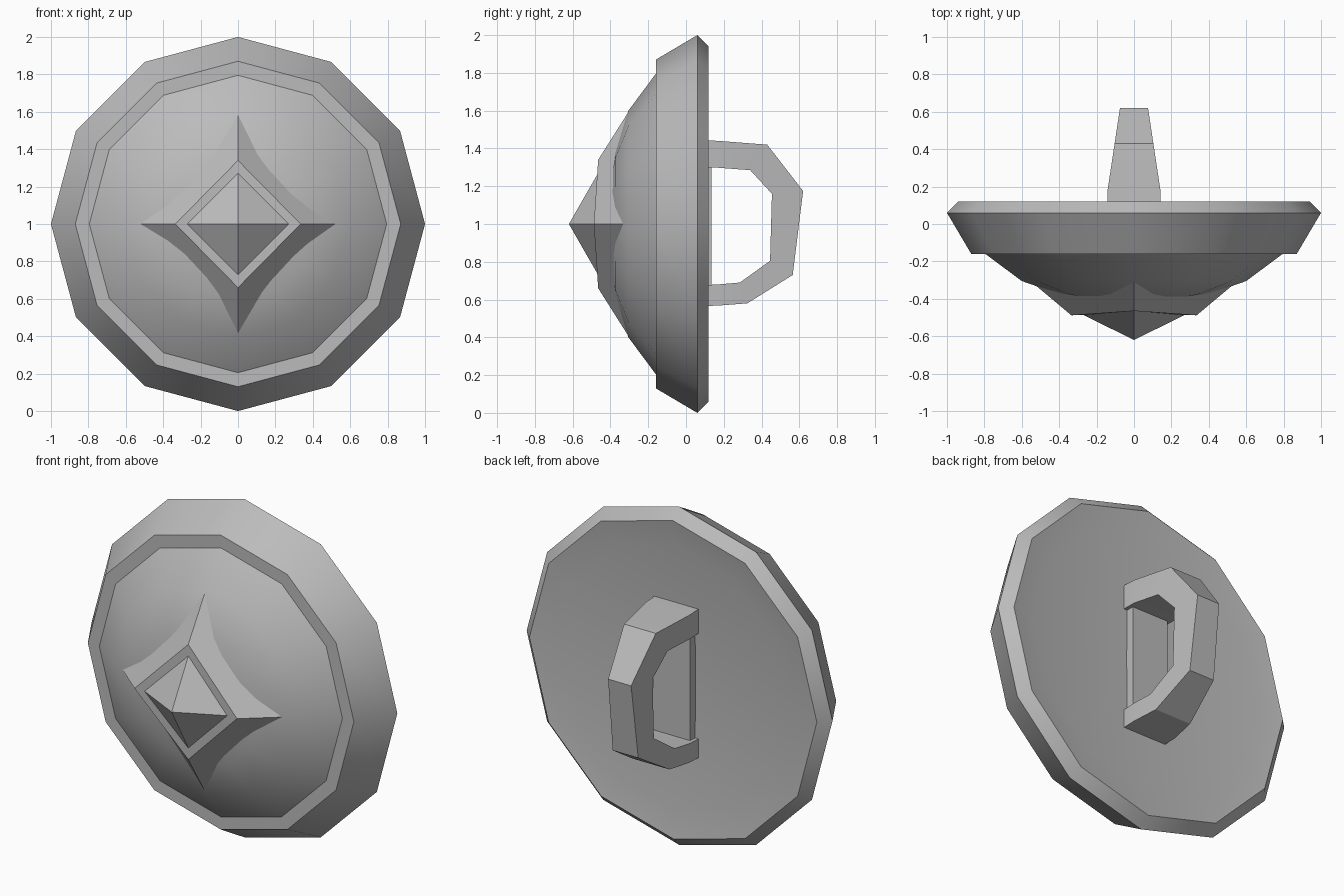
import bpy, bmesh, math
from mathutils import Vector

cube = bpy.data.objects.get("Cube")
if cube:
    bpy.data.objects.remove(cube, do_unlink=True)

grey = bpy.data.materials.new("plain_grey")
grey.use_nodes = True
grey.diffuse_color = (0.5, 0.5, 0.5, 1)
grey.node_tree.nodes["Principled BSDF"].inputs["Base Color"].default_value = (0.5, 0.5, 0.5, 1)


def finish(name, bm, angle):
    """Turn a bmesh into a shaded object."""
    bmesh.ops.recalc_face_normals(bm, faces=bm.faces)
    mesh = bpy.data.meshes.new(name)
    bm.to_mesh(mesh)
    bm.free()
    mesh.materials.append(grey)
    obj = bpy.data.objects.new(name, mesh)
    bpy.context.collection.objects.link(obj)
    bpy.ops.object.select_all(action='DESELECT')
    obj.select_set(True)
    bpy.context.view_layer.objects.active = obj
    bpy.ops.object.shade_smooth_by_angle(angle=math.radians(angle))


def bridge(bm, a, b):
    for i in range(len(a)):
        j = (i + 1) % len(a)
        bm.faces.new((a[i], a[j], b[j], b[i]))


def fan(bm, ring, y):
    tip = bm.verts.new((0, y, 1))
    for i in range(len(ring)):
        bm.faces.new((ring[i], ring[(i + 1) % len(ring)], tip))


# Shield body: twelve-sided rim, domed front, slightly dished back
SIDES = 12
profile = [(0.78, 0.095), (0.94, 0.12), (1.0, 0.06), (0.87, -0.16),
           (0.795, -0.16), (0.6, -0.305), (0.4, -0.375), (0.2, -0.41)]
bm = bmesh.new()
rings = []
for r, y in profile:
    turns = [math.tau * i / SIDES for i in range(SIDES)]
    rings.append([bm.verts.new((r * math.cos(t), y, 1 + r * math.sin(t))) for t in turns])
for a, b in zip(rings, rings[1:]):
    bridge(bm, a, b)
fan(bm, rings[0], 0.08)
fan(bm, rings[-1], -0.42)
finish("shield_body", bm, 32)

# Diamond boss: sloping collar, narrow flat frame, pointed centre
# Each step: half width, y at the sides, half height, y at top and bottom
steps = [(0.53, -0.325, 0.585, -0.31), (0.335, -0.488, 0.34, -0.465),
         (0.27, -0.487, 0.272, -0.464)]
bm = bmesh.new()
rings = []
for w, ys, h, yt in steps:
    corners = [(w, ys, 1), (0, yt, 1 + h), (-w, ys, 1), (0, yt, 1 - h)]
    rings.append([bm.verts.new(c) for c in corners])
for a, b in zip(rings, rings[1:]):
    bridge(bm, a, b)
fan(bm, rings[-1], -0.62)
finish("diamond_boss", bm, 20)

# Back handle: bent strap that narrows away from the shield
outer = [(0.07, 1.445), (0.17, 1.44), (0.43, 1.42), (0.62, 1.175),
         (0.565, 0.73), (0.325, 0.58), (0.17, 0.568), (0.07, 0.565)]
inner = [(0.07, 1.3), (0.17, 1.298), (0.34, 1.285), (0.455, 1.16),
         (0.445, 0.805), (0.285, 0.69), (0.17, 0.68), (0.07, 0.675)]


def half_width(y):
    return 0.143 - 0.068 * max(0, y - 0.17) / 0.45


bm = bmesh.new()
sections = []
for o, i in zip(outer, inner):
    sections.append([bm.verts.new((s * half_width(p[0]), *p))
                     for s, p in ((-1, o), (1, o), (1, i), (-1, i))])
for a, b in zip(sections, sections[1:]):
    bridge(bm, a, b)
bm.faces.new(sections[0])
bm.faces.new(sections[-1])
finish("back_handle", bm, 20)

# Thin mounting bar between the handle feet
bm = bmesh.new()
bmesh.ops.create_cube(bm, size=1)
bmesh.ops.scale(bm, vec=Vector((0.24, 0.085, 0.72)), verts=bm.verts)
bmesh.ops.translate(bm, vec=Vector((0, 0.0925, 0.99)), verts=bm.verts)
finish("mounting_bar", bm, 20)
